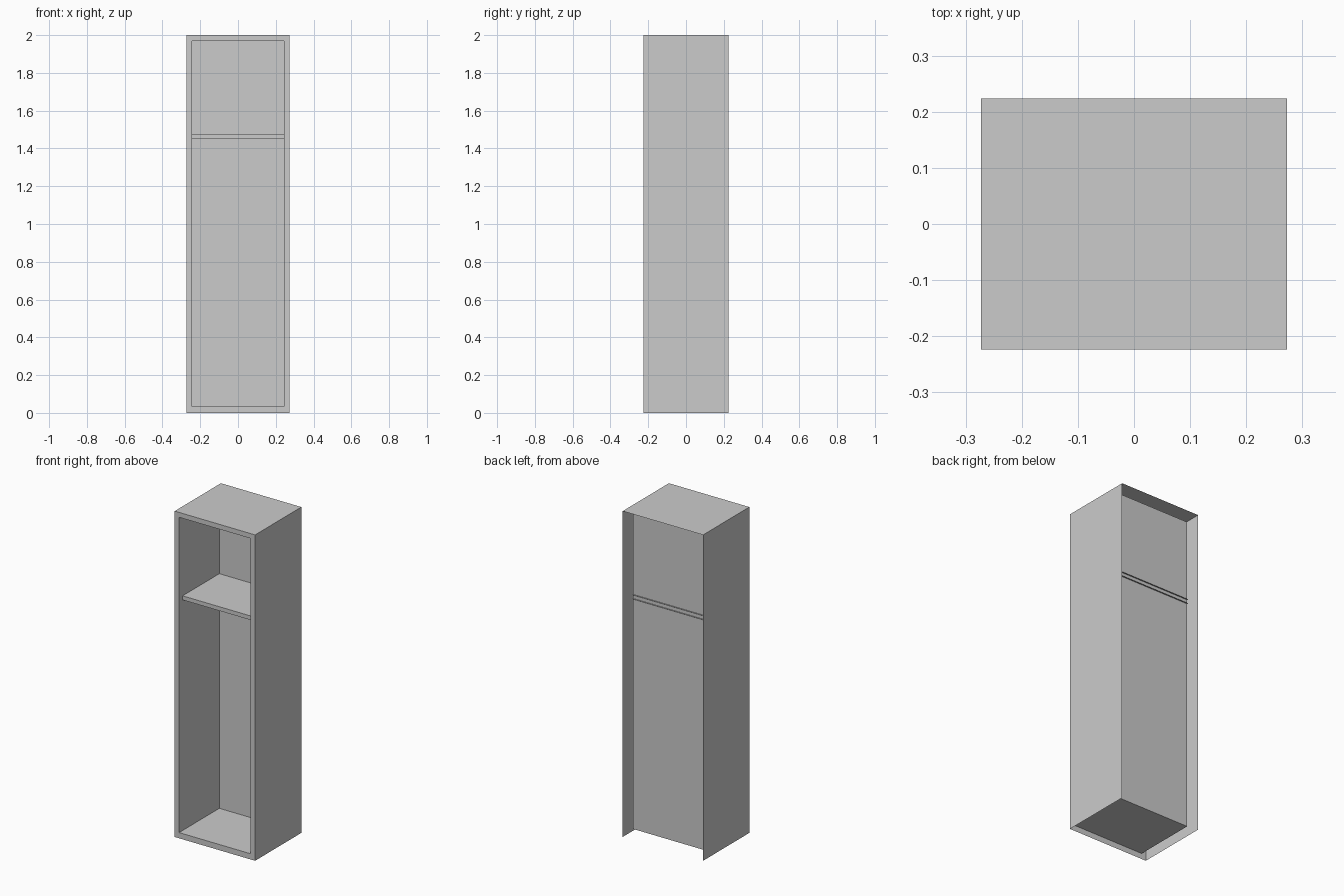
import bpy, bmesh
from mathutils import Vector

if "Cube" in bpy.data.objects:
    bpy.data.objects.remove(bpy.data.objects["Cube"])

W, D, H = 0.273, 0.224, 2.0          # outer half width, half depth, height
IW, Z0, Z1, BACK = 0.243, 0.035, 1.97, 0.166   # inner compartment


def finish(name, bm):
    mesh = bpy.data.meshes.new(name)
    bm.to_mesh(mesh)
    bm.free()
    obj = bpy.data.objects.new(name, mesh)
    bpy.context.collection.objects.link(obj)
    return obj


def open_box(name, lo, hi, skip, flip=False):
    """Box of single-sheet panels, leaving out faces whose normal is in skip."""
    lo, hi = Vector(lo), Vector(hi)
    bm = bmesh.new()
    bmesh.ops.create_cube(bm, size=1)
    for v in bm.verts:
        v.co = Vector([lo[i] if v.co[i] < 0 else hi[i] for i in range(3)])
    bm.normal_update()
    gone = [f for f in bm.faces
            if any(f.normal.dot(Vector(s)) > 0.9 for s in skip)]
    bmesh.ops.delete(bm, geom=gone, context='FACES')
    if flip:
        bmesh.ops.reverse_faces(bm, faces=bm.faces[:])
    return finish(name, bm)


FRONT, REAR, DOWN = (0, -1, 0), (0, 1, 0), (0, 0, -1)
LEFT, RIGHT = (-1, 0, 0), (1, 0, 0)

# outer casing: top and two sides, open at the rear and underneath
open_box("casing", (-W, -D, 0), (W, D, H), [FRONT, REAR, DOWN])

# inner compartment: sides, floor, ceiling and recessed back
open_box("inner_compartment", (-IW, -D, Z0), (IW, BACK, Z1), [FRONT], flip=True)

# front rim joining casing and compartment
bm = bmesh.new()
outer = [bm.verts.new((x, -D, z)) for x, z in ((-W, 0), (W, 0), (W, H), (-W, H))]
inner = [bm.verts.new((x, -D, z)) for x, z in ((-IW, Z0), (IW, Z0), (IW, Z1), (-IW, Z1))]
for i in range(4):
    j = (i + 1) % 4
    bm.faces.new((outer[i], outer[j], inner[j], inner[i]))
finish("front_rim", bm)

# shelf, set back from the front and just poking through the back panel
open_box("shelf", (-IW, -0.19, 1.45), (IW, BACK + 0.008, 1.475), [REAR, LEFT, RIGHT])
